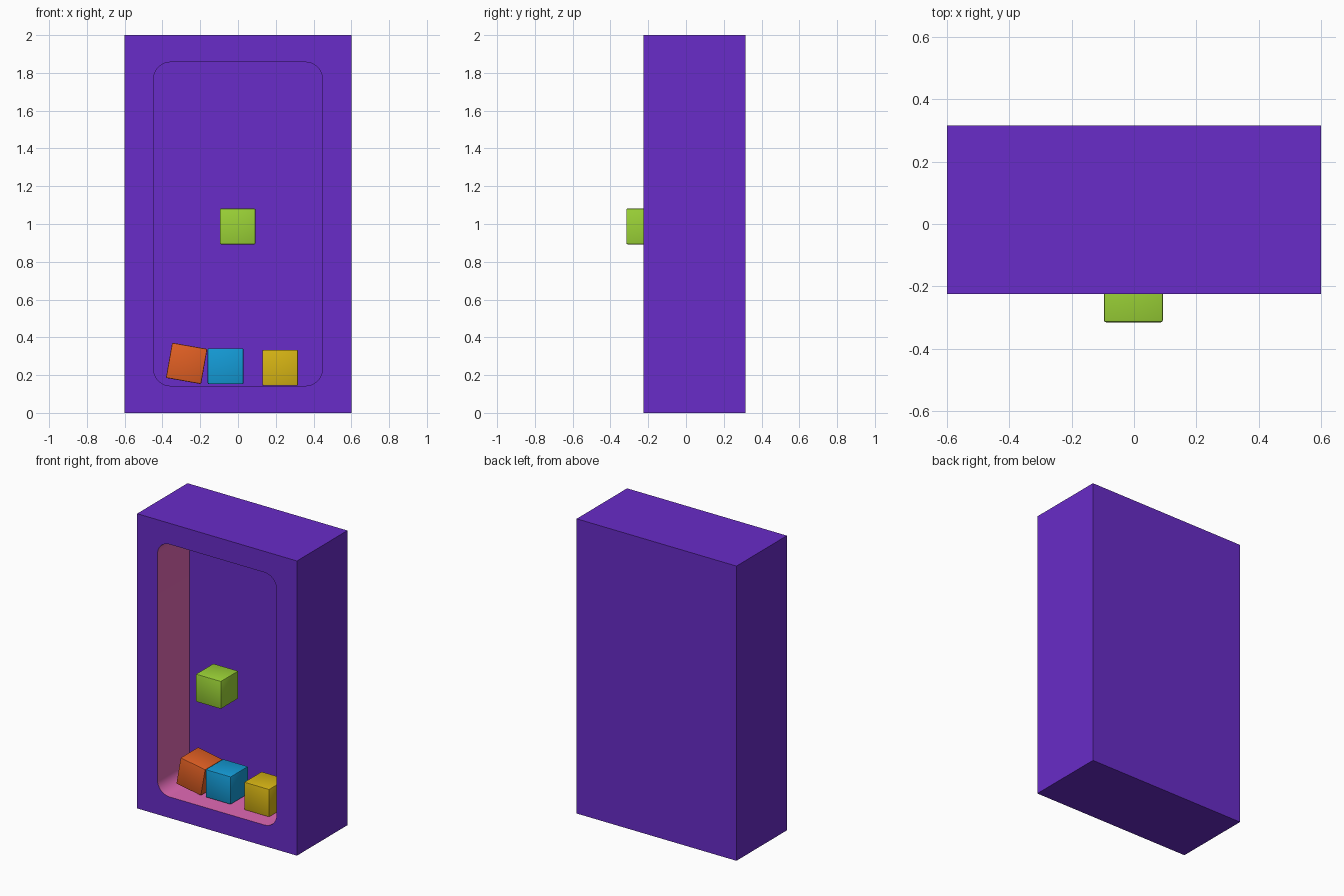
import bpy, bmesh
from math import sin, cos, pi, radians

if "Cube" in bpy.data.objects:
    bpy.data.objects.remove(bpy.data.objects["Cube"])

FRONT, BACK, NICHE = -0.225, 0.316, 0.12


def material(name, rgb):
    m = bpy.data.materials.new(name)
    m.diffuse_color = (*rgb, 1)
    m.use_nodes = True
    m.node_tree.nodes["Principled BSDF"].inputs["Base Color"].default_value = m.diffuse_color
    return m


purple = material("purple", (0.14, 0.025, 0.58))
pink = material("pink", (0.75, 0.14, 0.46))
orange = material("orange", (0.75, 0.115, 0.017))
blue = material("blue", (0.007, 0.33, 0.68))
yellow = material("yellow", (0.68, 0.46, 0.007))
green = material("green", (0.33, 0.65, 0.038))


def finish(bm, name, *mats):
    bmesh.ops.recalc_face_normals(bm, faces=bm.faces[:])
    me = bpy.data.meshes.new(name)
    bm.to_mesh(me)
    bm.free()
    ob = bpy.data.objects.new(name, me)
    bpy.context.collection.objects.link(ob)
    for m in mats:
        me.materials.append(m)
    bpy.ops.object.select_all(action='DESELECT')
    ob.select_set(True)
    bpy.context.view_layer.objects.active = ob
    bpy.ops.object.shade_smooth_by_angle(angle=radians(30))
    return ob


# Case: a solid box with a rounded-rectangle niche in its front
bm = bmesh.new()
outer = [(0.6, 2), (-0.6, 2), (-0.6, 0), (0.6, 0)]
front = [bm.verts.new((x, FRONT, z)) for x, z in outer]
back = [bm.verts.new((x, BACK, z)) for x, z in outer]
bm.faces.new(back)
half_w, low, high, r, steps = 0.447, 0.143, 1.857, 0.09, 8
arcs_front, arcs_back = [], []
for k, (sx, cz) in enumerate([(1, high - r), (-1, high - r), (-1, low + r), (1, low + r)]):
    pts = []
    for i in range(steps + 1):
        a = (k + i / steps) * pi / 2
        pts.append((sx * (half_w - r) + r * cos(a), cz + r * sin(a)))
    arcs_front.append([bm.verts.new((x, FRONT, z)) for x, z in pts])
    arcs_back.append([bm.verts.new((x, NICHE, z)) for x, z in pts])
for k in range(4):
    n = (k + 1) % 4
    bm.faces.new((front[k], front[n], back[n], back[k]))
    bm.faces.new((front[k], front[n], arcs_front[n][0], arcs_front[k][-1]))
    for a, b in zip(arcs_front[k], arcs_front[k][1:]):
        bm.faces.new((front[k], a, b))

# Niche walls (pink) and flat niche back (purple)
rim, floor = sum(arcs_front, []), sum(arcs_back, [])
for i in range(len(rim)):
    j = (i + 1) % len(rim)
    bm.faces.new((rim[i], rim[j], floor[j], floor[i])).material_index = 1
bm.faces.new(floor)
finish(bm, "case", purple, pink)


# Blocks with softened edges
def block(name, x, y, z, mat, tilt=0):
    bm = bmesh.new()
    bmesh.ops.create_cube(bm, size=0.189)
    bmesh.ops.bevel(bm, geom=bm.edges[:], offset=0.006, segments=2,
                    profile=0.5, affect='EDGES')
    ob = finish(bm, name, mat)
    ob.location = (x, y, z)
    ob.rotation_euler.y = radians(tilt)


block("orange_block", -0.272, -0.025, 0.262, orange, 10)
block("blue_block", -0.066, -0.025, 0.247, blue)
block("yellow_block", 0.223, -0.025, 0.239, yellow)
block("green_block", -0.002, -0.221, 0.987, green)
